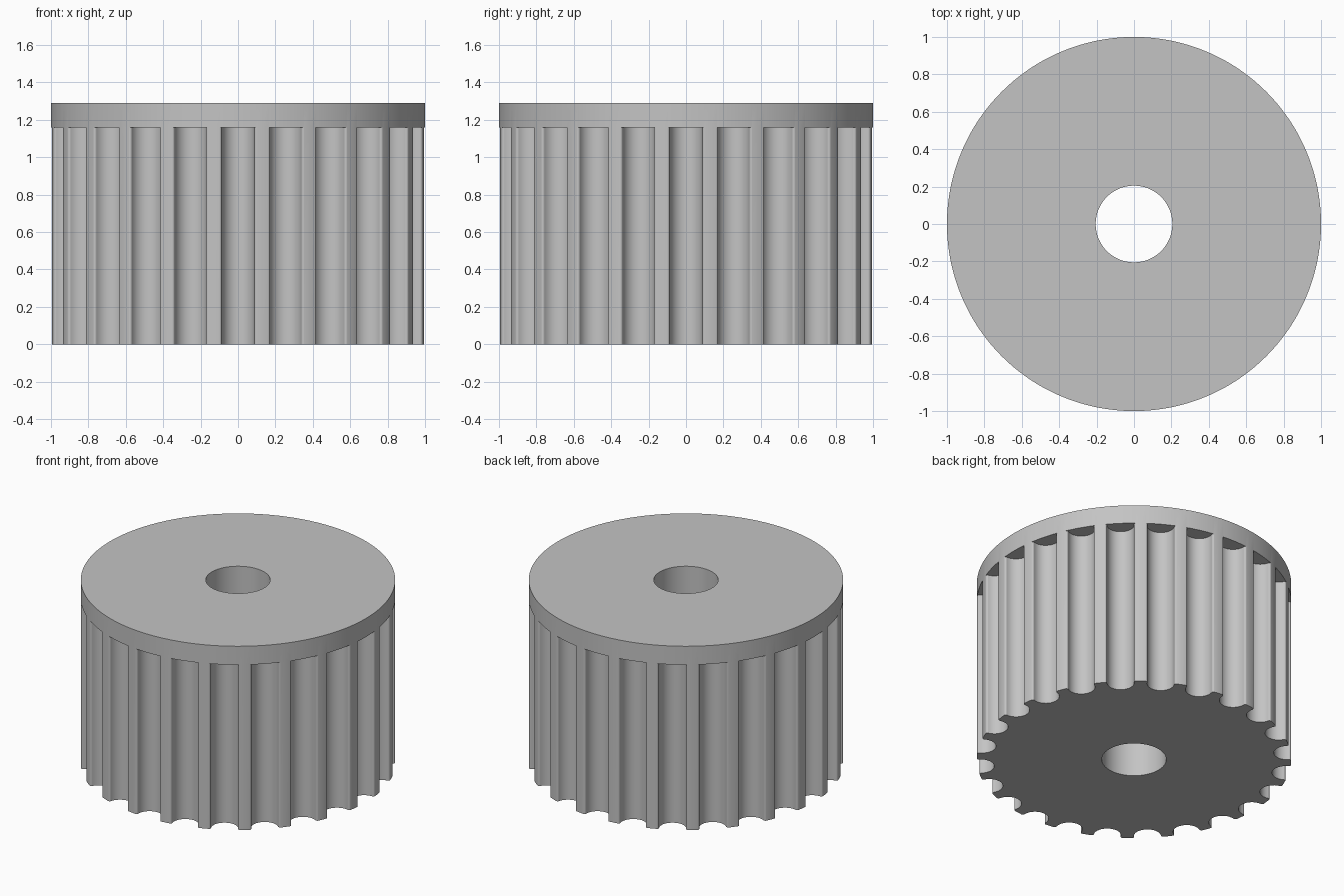
import bpy, bmesh
from math import sin, cos, pi, atan2, hypot, radians

if "Cube" in bpy.data.objects:
    bpy.data.objects.remove(bpy.data.objects["Cube"], do_unlink=True)

TEETH = 24
HEIGHT, FLANGE_Z = 1.29, 1.16
BORE = 0.205
GROOVE_R, GROOVE_C = 0.087, 0.98      # groove radius and distance of its axis
FILLET = 0.013                        # rounding of the tooth corners
PITCH = 2 * pi / TEETH


def groove_profile():
    """Half a round groove (lateral, radial) mirrored into a full one."""
    half = []
    for i in range(6):                # rounded corner
        a = pi / 2 * (1 + i / 5)
        half.append((GROOVE_R + FILLET + FILLET * cos(a), GROOVE_C + 0.002 + FILLET * sin(a)))
    for i in range(9):                # quarter of the groove floor
        a = pi / 2 * i / 8
        half.append((GROOVE_R * cos(a), GROOVE_C - GROOVE_R * sin(a)))
    return half + [(-x, r) for x, r in reversed(half[:-1])]


# Toothed outline in polar form, with evenly spread angles for the round rings
groove = groove_profile()
edge = atan2(*groove[0])
outline, angles = [], []
for t in range(TEETH):
    mid = t * PITCH
    for i, (x, r) in enumerate(groove):
        outline.append((mid - atan2(x, r), hypot(x, r)))
        angles.append(mid - edge + 2 * edge * i / (len(groove) - 1))
    outline.append((mid + PITCH / 2, 1.0))    # middle of the tooth tip
    angles.append(mid + PITCH / 2)

bm = bmesh.new()


def ring(polar, z):
    return [bm.verts.new((r * cos(a), r * sin(a), z)) for a, r in polar]


def circle(radius):
    return [(a, radius) for a in angles]


# Bore, toothed wall, flange and top as one closed loop of rings
rings = [ring(circle(BORE), 0), ring(outline, 0), ring(outline, FLANGE_Z),
         ring(circle(1), FLANGE_Z), ring(circle(1), HEIGHT), ring(circle(BORE), HEIGHT)]
count = len(angles)
for k, lower in enumerate(rings):
    upper = rings[(k + 1) % len(rings)]
    for i in range(count):
        j = (i + 1) % count
        bm.faces.new((lower[i], lower[j], upper[j], upper[i]))
bmesh.ops.remove_doubles(bm, verts=bm.verts, dist=0.0002)
bmesh.ops.recalc_face_normals(bm, faces=bm.faces)

mesh = bpy.data.meshes.new("toothed_pulley")
bm.to_mesh(mesh)
bm.free()
pulley = bpy.data.objects.new("toothed_pulley", mesh)
bpy.context.collection.objects.link(pulley)

# Plain grey material
grey = bpy.data.materials.new("plain grey")
grey.use_nodes = True
colour = (0.55, 0.55, 0.55, 1)
grey.diffuse_color = colour
grey.node_tree.nodes["Principled BSDF"].inputs["Base Color"].default_value = colour
mesh.materials.append(grey)

bpy.ops.object.select_all(action="DESELECT")
pulley.select_set(True)
bpy.context.view_layer.objects.active = pulley
bpy.ops.object.shade_smooth_by_angle(angle=radians(30))
